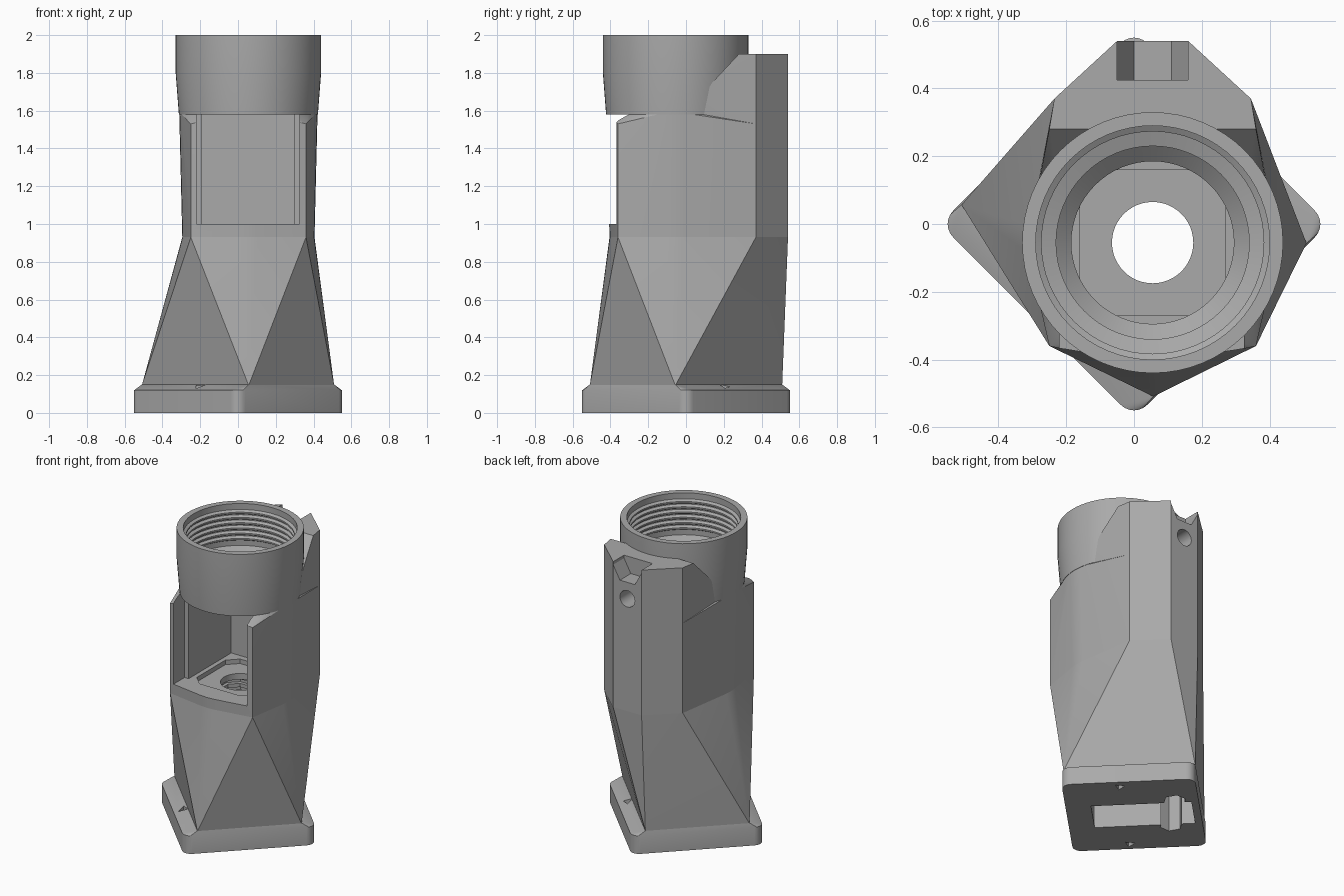
import bpy, bmesh
from math import pi, sin, cos, radians
from mathutils import Vector, Matrix

if "Cube" in bpy.data.objects:
    bpy.data.objects.remove(bpy.data.objects["Cube"], do_unlink=True)

CX, CY = 0.055, -0.055          # axis of the socket and bore
DIAG = Matrix.Rotation(radians(-45), 4, 'Z')

grey = bpy.data.materials.new("plain_grey")
grey.use_nodes = True
colour = (0.40, 0.40, 0.40, 1)
grey.diffuse_color = colour
grey.node_tree.nodes["Principled BSDF"].inputs["Base Color"].default_value = colour


def finish(name, bm):
    bmesh.ops.recalc_face_normals(bm, faces=bm.faces)
    me = bpy.data.meshes.new(name)
    bm.to_mesh(me)
    bm.free()
    me.materials.append(grey)
    ob = bpy.data.objects.new(name, me)
    bpy.context.collection.objects.link(ob)
    return ob


def hull(name, points):
    bm = bmesh.new()
    for p in points:
        bm.verts.new(p)
    res = bmesh.ops.convex_hull(bm, input=bm.verts)
    junk = {g for g in res["geom_interior"] + res["geom_unused"]
            if isinstance(g, bmesh.types.BMVert)}
    bmesh.ops.delete(bm, geom=list(junk), context='VERTS')
    bmesh.ops.dissolve_limit(bm, angle_limit=0.01, verts=bm.verts, edges=bm.edges)
    return finish(name, bm)


def at(outline, z):
    return [(x, y, z) for x, y in outline]


def circle(r, n=48, x=CX, y=CY):
    return [(x + r * cos(2 * pi * i / n), y + r * sin(2 * pi * i / n)) for i in range(n)]


def box(x0, x1, y0, y1):
    return [(x0, y0), (x1, y0), (x1, y1), (x0, y1)]


def clipped(h, c):
    s = [(h, c), (c, h), (-c, h), (-h, c), (-h, -c), (-c, -h), (c, -h), (h, -c)]
    return [(CX + x, CY + y) for x, y in s]


def diagonal(outline):
    return [(DIAG @ Vector((u, v, 0))).to_2d() for u, v in outline]


def cutter(outline, z0, z1):
    ob = hull("cutter", at(outline, z0) + at(outline, z1))
    ob.hide_render = True
    return ob


def lathe(name, profile, steps=64):
    bm = bmesh.new()
    vs = [bm.verts.new((CX + r, CY, z)) for r, z in profile]
    es = [bm.edges.new((vs[i], vs[i - 1])) for i in range(len(vs))]
    bmesh.ops.spin(bm, geom=vs + es, cent=(CX, CY, 0), axis=(0, 0, 1),
                   angle=2 * pi, steps=steps, use_merge=True)
    bmesh.ops.remove_doubles(bm, verts=bm.verts, dist=1e-5)
    return finish(name, bm)


def smooth(ob, angle=25):
    bpy.ops.object.select_all(action='DESELECT')
    ob.select_set(True)
    bpy.context.view_layer.objects.active = ob
    bpy.ops.object.shade_smooth_by_angle(angle=radians(angle))


def cut(ob, tools):
    bpy.context.view_layer.objects.active = ob
    for t in tools:
        m = ob.modifiers.new("cut", 'BOOLEAN')
        m.operation, m.solver, m.object = 'DIFFERENCE', 'EXACT', t
        bpy.ops.object.modifier_apply(modifier=m.name)


# Base plate: rounded diamond with two sloping ledges
A, R = 0.405, 0.055
rounded = []
for sx, sy in ((1, 1), (-1, 1), (-1, -1), (1, -1)):
    rounded += circle(R, 24, sx * (A - R), sy * (A - R))
plate_outline = diagonal(rounded)
body_foot = diagonal(box(-0.4, 0.4, -0.32, 0.32))
plate = hull("base_plate", at(plate_outline, 0) + at(plate_outline, 0.12) + at(body_foot, 0.15))

# Lower body: diamond foot lofted into the rounded upper section
back = [(0.16, 0.54), (-0.05, 0.54)]
corners = [(-0.25, -0.36), (0.36, -0.36), (0.345, 0.37), (-0.235, 0.37)]
waist = at(corners + back + circle(0.35), 0.93)
lower = hull("lower_body", at(body_foot, 0.145) + waist)

# Upper body: slight flare, with sloped corner tops under the socket
upper = hull("upper_body", waist + at(corners + back, 1.53) + at(circle(0.366), 1.58))

# Rear spine rising beside the socket
spine = hull("rear_spine",
             at(corners[2:] + back + [(0.405, 0), (-0.295, 0)], 1.53)
             + at([(0.387, 0.14), (-0.277, 0.14)], 1.75)
             + at(corners[2:] + back + [(0.36, 0.28), (-0.25, 0.28)], 1.9))

# Threaded socket ring
thread = []
for i in range(6):
    z = 1.96 - i * 0.035
    thread += [(0.345, z), (0.328, z - 0.01), (0.328, z - 0.02), (0.345, z - 0.03)]
socket = lathe("threaded_socket",
               [(0.24, 1.58), (0.368, 1.58), (0.385, 1.8), (0.385, 2), (0.345, 2)]
               + thread + [(0.345, 1.72), (0.285, 1.7), (0.285, 1.66), (0.24, 1.62)])

# Window and inner chamber
window = cutter(box(-0.22, 0.325, -0.7, -0.25), 1.0, 1.7)
chamber = cutter(box(-0.19, 0.30, -0.3, 0.2), 1.0, 1.7)
pocket = cutter(circle(0.362), 1.58, 2.2)

# Stepped baffles narrowing down to the bore, with undercut grooves
steps = []
for i in range(7):
    h, z = 0.215 - i * 0.013, 0.97 - i * 0.045
    steps.append(cutter(clipped(h, h * 0.7), z, 1.2))
    steps.append(cutter(clipped(h + 0.008, h * 0.72), z - 0.02, z))
bore = cutter(circle(0.12), -0.2, 1.2)

# Openings in the underside
slot = cutter(diagonal(box(-0.36, 0.25, -0.13, 0.13)), -0.2, 0.2)
nuts = [cutter(circle(0.07, 6, x, y), -0.2, 0.3) for x, y in ((-0.08, 0.29), (-0.25, 0.05))]
marks = [cutter(circle(0.035, 3, x, y), -0.2, 0.3) for x, y in ((0.285, 0.205), (-0.205, -0.285))]

# Notch and screw hole at the top of the spine
notch = hull("cutter", [(x, y, z) for y in (0.425, 0.7)
                        for x, z in ((-0.05, 1.92), (0.16, 1.92), (-0.05, 1.88),
                                     (0.16, 1.88), (0, 1.79), (0.11, 1.79))])
screw = hull("cutter", [(x, y, 1.68 + z) for y in (0.36, 0.7)
                        for x, z in circle(0.055, 24, CX, 0)])

cut(plate, [bore, slot] + nuts + marks)
cut(lower, steps + [bore, slot] + nuts)
cut(upper, [window, chamber, steps[0], bore])
cut(spine, [chamber, pocket, notch, screw])

for ob in [o for o in bpy.data.objects if o.name.startswith("cutter")]:
    bpy.data.objects.remove(ob, do_unlink=True)
for ob in (plate, lower, upper, spine, socket):
    smooth(ob, 20)
